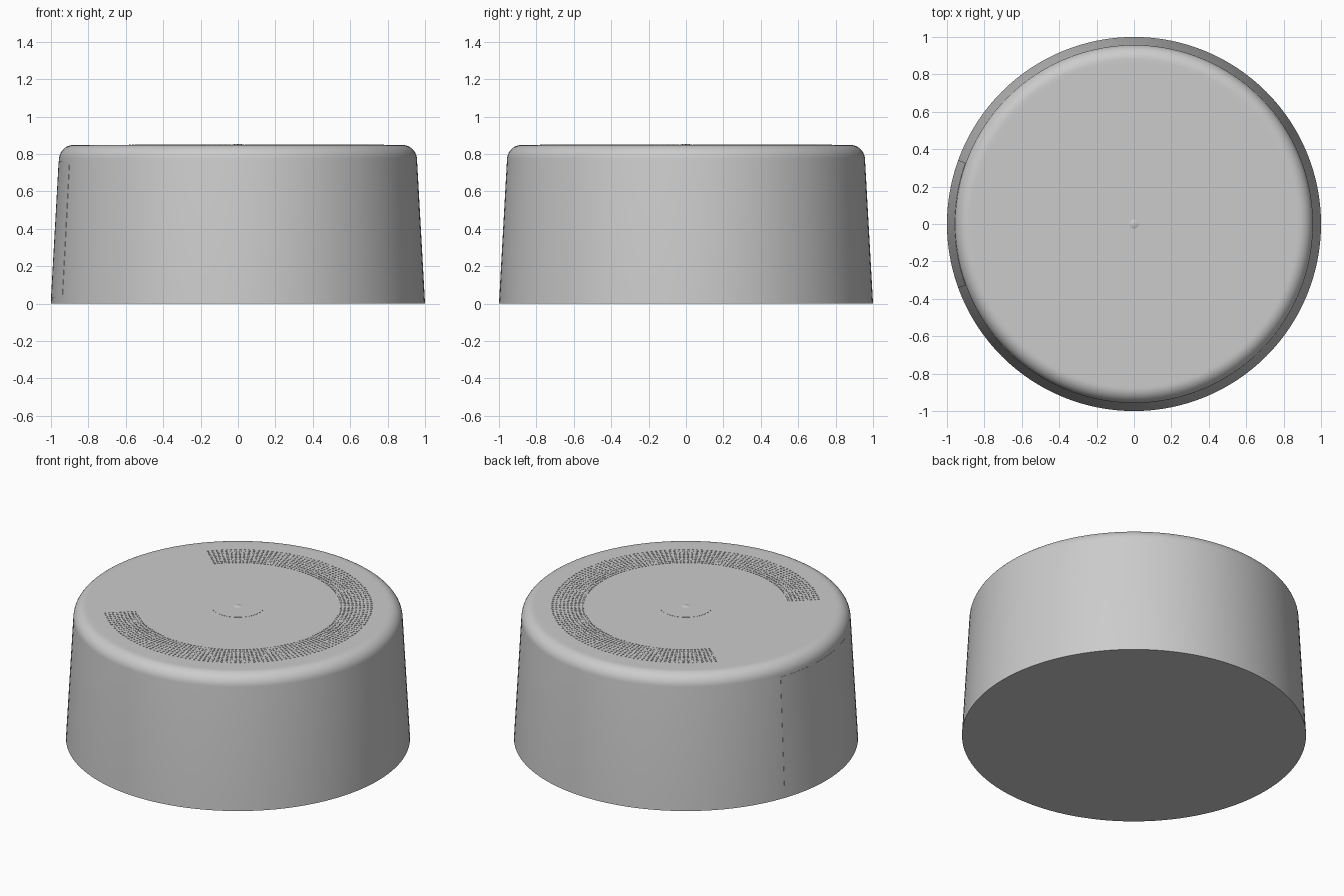
import bpy, bmesh, math
from mathutils import Matrix

cube = bpy.data.objects.get("Cube")
if cube:
    bpy.data.objects.remove(cube)

grey = bpy.data.materials.new("light grey")
grey.use_nodes = True
tone = (0.6, 0.6, 0.6, 1)
grey.diffuse_color = tone
grey.node_tree.nodes["Principled BSDF"].inputs["Base Color"].default_value = tone

TOP = 0.848
BASE_R, SHOULDER_R, SHOULDER_Z = 1.0, 0.957, 0.77


def finish(bm, name, angle=35):
    bmesh.ops.recalc_face_normals(bm, faces=bm.faces)
    mesh = bpy.data.meshes.new(name)
    bm.to_mesh(mesh)
    bm.free()
    mesh.materials.append(grey)
    obj = bpy.data.objects.new(name, mesh)
    bpy.context.collection.objects.link(obj)
    bpy.ops.object.select_all(action="DESELECT")
    obj.select_set(True)
    bpy.context.view_layer.objects.active = obj
    bpy.ops.object.shade_smooth_by_angle(angle=math.radians(angle))
    return obj


def lathe(name, profile, steps=128):
    """Spin an (r, z) profile that starts and ends on the axis."""
    bm = bmesh.new()
    verts = [bm.verts.new((r, 0, z)) for r, z in profile]
    edges = [bm.edges.new(pair) for pair in zip(verts, verts[1:])]
    bmesh.ops.spin(bm, geom=verts + edges, cent=(0, 0, 0), axis=(0, 0, 1),
                   angle=math.tau, steps=steps)
    bmesh.ops.remove_doubles(bm, verts=bm.verts, dist=1e-5)
    return finish(bm, name)


def wall_radius(z):
    return BASE_R + (SHOULDER_R - BASE_R) * z / SHOULDER_Z


# Tapered body with a rounded shoulder
fillet = 0.078
shoulder = []
for i in range(11):
    a = math.radians(4 + 8.6 * i)
    shoulder.append((SHOULDER_R - fillet + fillet * math.cos(a),
                     SHOULDER_Z + fillet * math.sin(a)))
lathe("body", [(0, 0), (BASE_R, 0)] + shoulder + [(0.86, TOP), (0, TOP)])

# Low disc and small knob at the centre of the top
lathe("centre_disc", [(0, TOP), (0.155, TOP), (0.155, TOP + 0.001), (0, TOP + 0.001)], 64)
lathe("centre_knob", [(0, TOP), (0.026, TOP), (0.02, TOP + 0.004), (0, TOP + 0.005)], 24)

# Rows of tiny raised studs around the top, open towards the side panel
bm = bmesh.new()
for row in range(9):
    radius = 0.6 + 0.022 * row
    for step in range(-69, 70):
        turn = Matrix.Rotation(math.radians(2 * step), 4, "Z")
        place = turn @ Matrix.Translation((radius, 0, TOP + 0.001))
        bmesh.ops.create_cone(bm, cap_ends=True, segments=6, radius1=0.006,
                              radius2=0.006, depth=0.003, matrix=place)
finish(bm, "top_studs")

# Thin curved panel on the side wall
bm = bmesh.new()
half, columns = math.radians(20), 20
rows = []
for z in (0.03, 0.76):
    ring = []
    for i in range(columns + 1):
        a = math.pi - half + 2 * half * i / columns
        r = wall_radius(z) - 0.003
        ring.append(bm.verts.new((r * math.cos(a), r * math.sin(a), z)))
    rows.append(ring)
faces = []
for i in range(columns):
    faces.append(bm.faces.new((rows[0][i], rows[0][i + 1], rows[1][i + 1], rows[1][i])))
outer = bmesh.ops.extrude_face_region(bm, geom=faces)
for v in outer["geom"]:
    if isinstance(v, bmesh.types.BMVert):
        r = math.hypot(v.co.x, v.co.y)
        v.co.x *= (r + 0.0045) / r
        v.co.y *= (r + 0.0045) / r
finish(bm, "side_panel")
